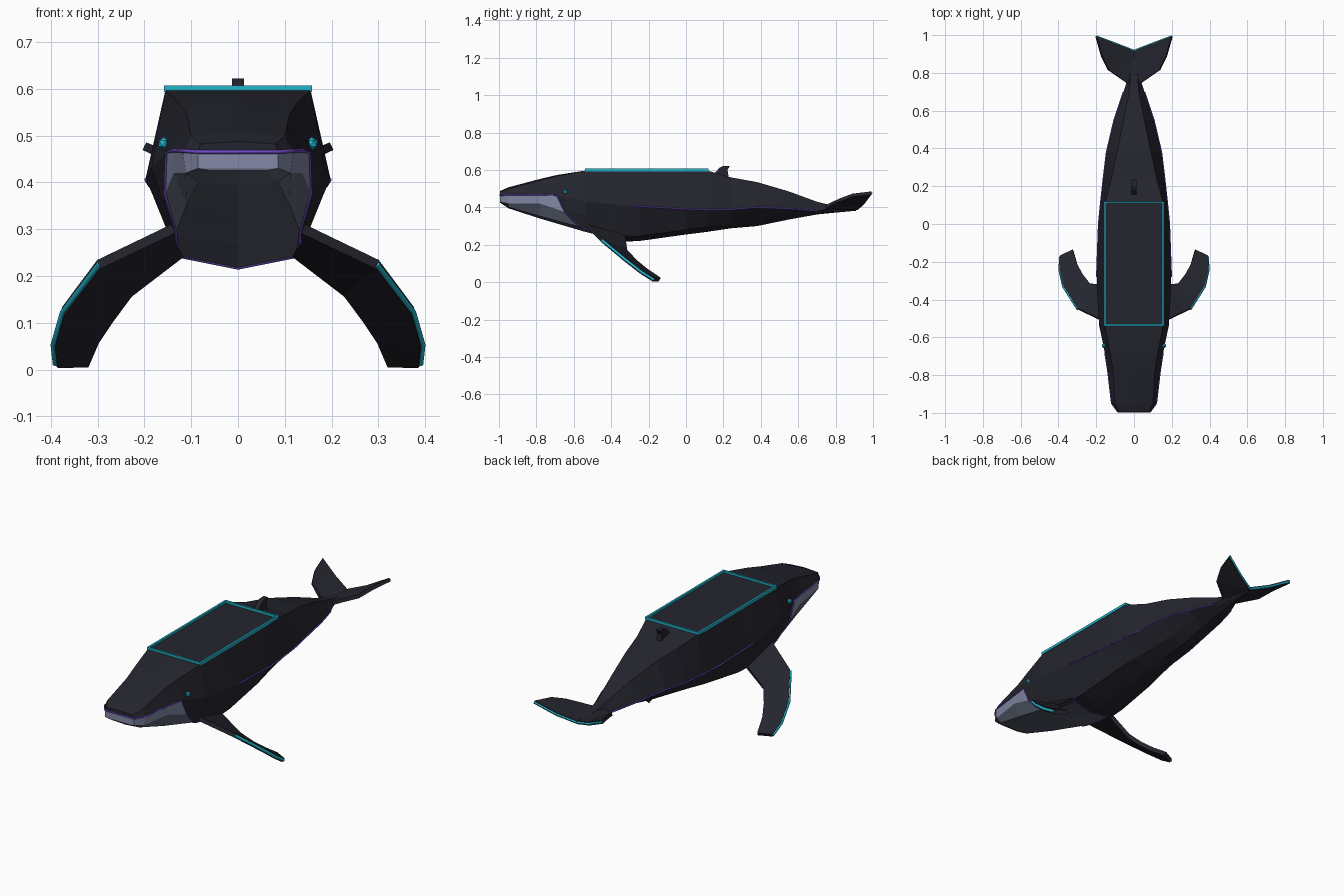
import bpy, bmesh
from mathutils import Vector

if "Cube" in bpy.data.objects:
    bpy.data.objects.remove(bpy.data.objects["Cube"])


def mat(name, r, g, b):
    m = bpy.data.materials.new(name)
    m.diffuse_color = (r, g, b, 1)
    m.use_nodes = True
    m.node_tree.nodes["Principled BSDF"].inputs["Base Color"].default_value = m.diffuse_color
    return m


SKIN = mat("dark skin", 0.018, 0.018, 0.028)
JAW = mat("slate jaw", 0.102, 0.117, 0.162)
LIP = mat("pale lip", 0.23, 0.25, 0.38)
PURPLE = mat("purple trim", 0.16, 0.07, 0.55)
TEAL = mat("teal trim", 0.016, 0.46, 0.61)


def finish(name, bm, *mats):
    bmesh.ops.recalc_face_normals(bm, faces=bm.faces[:])
    me = bpy.data.meshes.new(name)
    bm.to_mesh(me)
    bm.free()
    ob = bpy.data.objects.new(name, me)
    for m in mats:
        me.materials.append(m)
    bpy.context.collection.objects.link(ob)
    return ob


def tube(name, pts, material, r=0.004, cyclic=False):
    cu = bpy.data.curves.new(name, 'CURVE')
    cu.dimensions = '3D'
    cu.bevel_depth = r
    cu.bevel_resolution = 0
    cu.use_fill_caps = True
    sp = cu.splines.new('POLY')
    sp.points.add(len(pts) - 1)
    for p, c in zip(sp.points, pts):
        p.co = (*c, 1)
    sp.use_cyclic_u = cyclic
    cu.materials.append(material)
    ob = bpy.data.objects.new(name, cu)
    bpy.context.collection.objects.link(ob)
    return ob


def flip(p):
    return (-p[0], p[1], p[2])


def mirrored(pts, s):
    return [(s * x, y, z) for x, y, z in pts]


# Half sections: top centre, top edge, flank, jaw edge, chine, keel
sections = []
for y, zt, xt, z1, xs, zs, xj, zj, xc, zc, zb in [
        (-0.995, .487, .08, .482, .085, .465, .085, .43, .06, .425, .425),
        (-0.95, .507, .10, .50, .118, .467, .112, .42, .085, .402, .395),
        (-0.78, .552, .11, .545, .138, .468, .137, .42, .11, .352, .34)]:
    sections.append([(0, y, zt), (xt, y, z1), (xs, y, zs), (xj, y, zj), (xc, y, zc), (0, y, zb)])

# Swept back section at the corner of the mouth
sections.append([(0, -.69, .573), (.125, -.69, .568), (.152, -.69, .465),
                 (.155, -.647, .375), (.132, -.567, .295), (0, -.6, .287)])
MOUTH = 3

# y, top z, top half width, flank x, flank z, chine x, chine z, keel z
for y, zt, xt, xs, zs, xc, zc, zb in [
        (-.535, .597, .155, .185, .43, .132, .284, .268),
        (-.33, .597, .155, .197, .41, .13, .243, .217),
        (-.25, .597, .155, .196, .405, .128, .246, .22),
        (0, .597, .155, .187, .39, .115, .28, .255),
        (.12, .595, .152, .175, .387, .10, .297, .27),
        (.24, .56, .12, .162, .388, .085, .312, .288),
        (.38, .535, .09, .145, .40, .07, .33, .30),
        (.55, .485, .055, .105, .392, .05, .36, .335),
        (.70, .43, .025, .055, .38, .03, .372, .362),
        (.78, .41, .02, .03, .395, .02, .38, .37),
        (.91, .40, .012, .015, .392, .01, .386, .382)]:
    sections.append([(0, y, zt), (xt, y, zt), (xs, y, zs),
                     ((xs + xc) / 2, y, (zs + zc) / 2), (xc, y, zc), (0, y, zb)])
THROAT = 5

# Body loft; slate throat and pale lip chosen by strip and section
bm = bmesh.new()
rings = []
for sec in sections:
    right = [bm.verts.new(p) for p in sec]
    left = [bm.verts.new(flip(p)) for p in sec[1:5]]
    rings.append((right, [right[0]] + left + [right[5]]))
for i in range(len(rings) - 1):
    for a, b in zip(rings[i], rings[i + 1]):
        for k in range(5):
            f = bm.faces.new((a[k], a[k + 1], b[k + 1], b[k]))
            if k == 2 and i < MOUTH:
                f.material_index = 2
            elif (k == 3 and i < MOUTH) or (k == 4 and i < THROAT):
                f.material_index = 1
r, l = rings[0]
bm.faces.new((r[0], r[1], r[2], l[2], l[1]))
bm.faces.new((r[2], r[3], l[3], l[2])).material_index = 2
bm.faces.new((r[3], r[4], r[5], l[4], l[3])).material_index = 1
r, l = rings[-1]
bm.faces.new(r + l[4:0:-1])
finish("body", bm, SKIN, JAW, LIP)

# Purple outline around the mouth and throat
half = [s[2] for s in sections[:MOUTH + 1]]
half += [sections[MOUTH][3]] + [s[4] for s in sections[MOUTH:THROAT + 1]]
half += [sections[THROAT][5]]
tube("mouth_outline", half + [flip(p) for p in half[-2::-1]], PURPLE, cyclic=True)


# Thin blade between a leading and a trailing edge
def blade(name, lead, trail, thick):
    bm = bmesh.new()
    a = [bm.verts.new(p) for p in lead]
    b = [bm.verts.new(p) for p in trail]
    for i in range(len(a) - 1):
        bm.faces.new((a[i], a[i + 1], b[i + 1], b[i]))
    ob = finish(name, bm, SKIN)
    so = ob.modifiers.new("thickness", 'SOLIDIFY')
    so.thickness = thick
    so.offset = 0


flipper_lead = [(.13, -.53, .305), (.297, -.45, .225), (.373, -.33, .125),
                (.393, -.24, .055), (.388, -.172, .012)]
flipper_trail = [(.12, -.33, .25), (.23, -.32, .165), (.27, -.27, .11),
                 (.30, -.215, .065), (.322, -.14, .014)]
fluke_lead = [(.02, .735, .397), (.137, .816, .437), (.172, .89, .465), (.2, .99, .477)]
fluke_trail = [(0, .80, .393), (0, .916, .393), (.095, .953, .425), (.199, .992, .477)]

for s, side in ((1, "right"), (-1, "left")):
    blade("flipper_" + side, mirrored(flipper_lead, s), mirrored(flipper_trail, s), .022)
    tube("flipper_edge_" + side, mirrored(flipper_lead[1:], s), TEAL, .008)
    blade("fluke_" + side, mirrored(fluke_lead, s), mirrored(fluke_trail, s), .018)
    tube("fluke_edge_" + side, mirrored(fluke_trail[1:], s), TEAL, .006)
    # Flank stripe
    stripe = [(.196, -.28, .407)] + [sec[2] for sec in sections[6:13]]
    tube("flank_stripe_" + side, mirrored(stripe, s), PURPLE)
    # Eye
    bm = bmesh.new()
    bmesh.ops.create_icosphere(bm, subdivisions=1, radius=.014)
    bmesh.ops.translate(bm, verts=bm.verts[:], vec=(s * .158, -.645, .483))
    finish("eye_" + side, bm, TEAL)

# Dorsal fin: extruded hooked profile
bm = bmesh.new()
prof = [(.11, .58), (.155, .585), (.18, .612), (.2, .622), (.235, .622), (.222, .6), (.23, .55), (.13, .55)]
f = bm.faces.new([bm.verts.new((-.013, y, z)) for y, z in prof])
ext = bmesh.ops.extrude_face_region(bm, geom=[f])
bmesh.ops.translate(bm, vec=(.026, 0, 0),
                    verts=[v for v in ext["geom"] if isinstance(v, bmesh.types.BMVert)])
finish("dorsal_fin", bm, SKIN)

# Rectangular frame on the flat back
bm = bmesh.new()
for cx, cy, sx, sy in [(-.153, -.21, .01, .66), (.153, -.21, .01, .66),
                       (0, -.535, .296, .01), (0, .115, .296, .01)]:
    vs = bmesh.ops.create_cube(bm, size=1)["verts"]
    bmesh.ops.scale(bm, verts=vs, vec=(sx, sy, .014))
    bmesh.ops.translate(bm, verts=vs, vec=Vector((cx, cy, .6)))
finish("back_frame", bm, TEAL)
